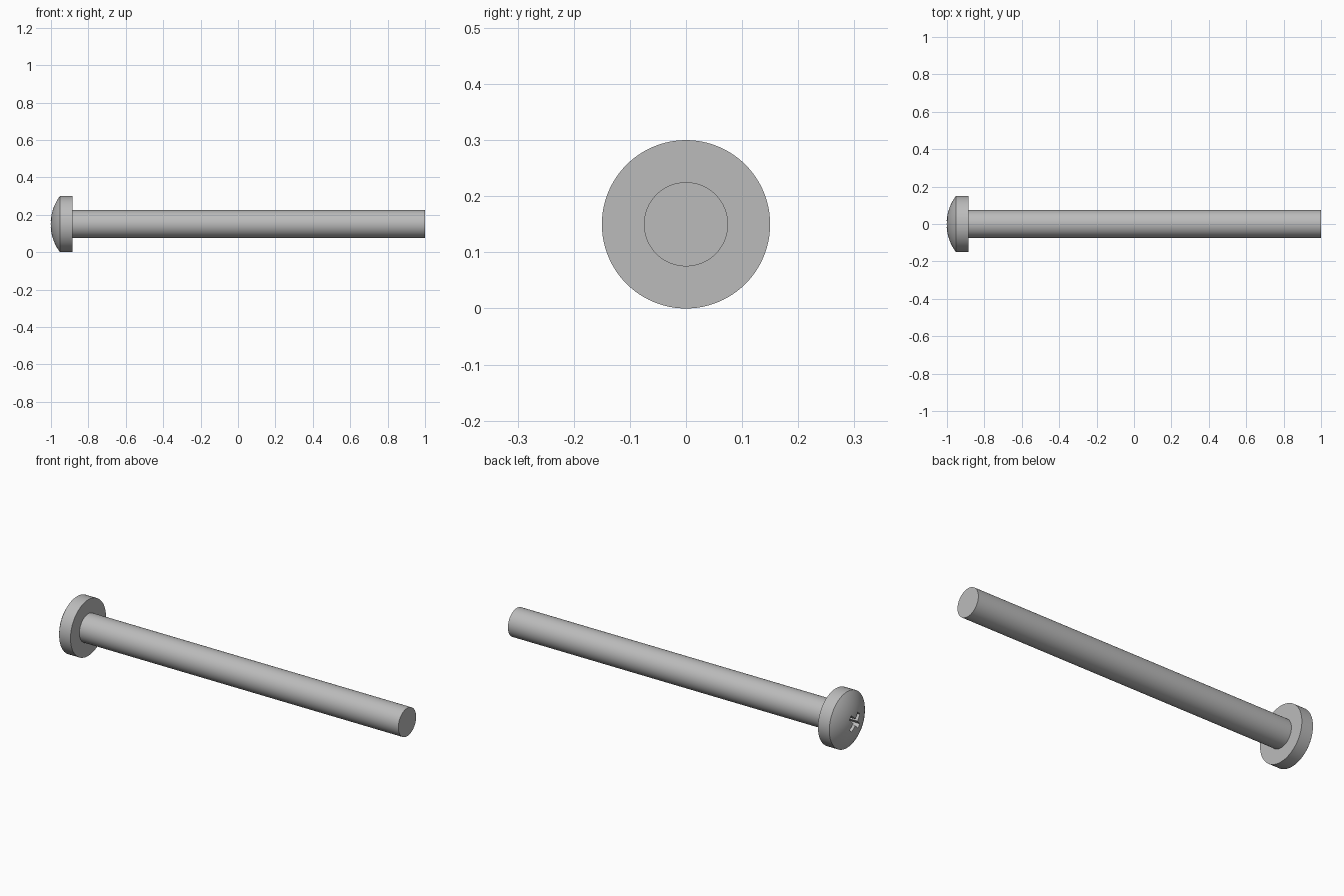
import bpy, bmesh, math
from mathutils import Matrix

cube = bpy.data.objects.get("Cube")
if cube:
    bpy.data.objects.remove(cube, do_unlink=True)

steel = bpy.data.materials.new("grey steel")
steel.use_nodes = True
steel.diffuse_color = (0.5, 0.5, 0.5, 1)
steel.node_tree.nodes["Principled BSDF"].inputs["Base Color"].default_value = (0.5, 0.5, 0.5, 1)

AXIS_Z = 0.15
SIDES = 96


def make_object(name, bm):
    bmesh.ops.recalc_face_normals(bm, faces=bm.faces)
    mesh = bpy.data.meshes.new(name)
    bm.to_mesh(mesh)
    bm.free()
    mesh.materials.append(steel)
    obj = bpy.data.objects.new(name, mesh)
    obj.location.z = AXIS_Z
    bpy.context.collection.objects.link(obj)
    return obj


def lathe(name, profile):
    """Spin (x, radius) points around the screw axis."""
    bm = bmesh.new()
    verts = [bm.verts.new((x, 0, r)) for x, r in profile]
    edges = [bm.edges.new(pair) for pair in zip(verts, verts[1:])]
    bmesh.ops.spin(bm, geom=verts + edges, axis=(1, 0, 0), cent=(0, 0, 0),
                   angle=math.tau, steps=SIDES, use_merge=True)
    bmesh.ops.remove_doubles(bm, verts=bm.verts, dist=1e-5)
    return make_object(name, bm)


# Head and shank as one turned body: domed cap, straight rim, flat underside, rod
R = 0.25
rim = math.asin(0.15 / R)
dome = [(-1.002 + R * (1 - math.cos(rim * i / 14)), R * math.sin(rim * i / 14))
        for i in range(15)]
screw = lathe("screw_body", dome + [(-0.885, 0.15), (-0.885, 0.075), (1, 0.075), (1, 0)])

# Tapered cross recess: two crossed wedges, joined as one cutter
def wedge(name, turn):
    bm = bmesh.new()
    bmesh.ops.create_cube(bm, size=1)
    for v in bm.verts:
        deep = v.co.x > 0
        v.co = (-0.92 if deep else -1.02,
                v.co.y * (0.05 if deep else 0.115),
                v.co.z * (0.016 if deep else 0.026))
    bmesh.ops.rotate(bm, verts=bm.verts, matrix=Matrix.Rotation(turn, 3, 'X'))
    obj = make_object(name, bm)
    obj.hide_render = True
    obj.hide_set(True)
    return obj


for i, turn in enumerate((math.pi / 4, -math.pi / 4)):
    cut = screw.modifiers.new("cross recess", 'BOOLEAN')
    cut.operation = 'DIFFERENCE'
    cut.solver = 'EXACT'
    cut.object = wedge(f"recess_cutter_{i + 1}", turn)

# Apply the cuts and remove the cutters
bpy.context.view_layer.update()
graph = bpy.context.evaluated_depsgraph_get()
finished = bpy.data.meshes.new_from_object(screw.evaluated_get(graph))
screw.modifiers.clear()
screw.data = finished
for obj in [o for o in bpy.data.objects if o.name.startswith("recess_cutter")]:
    bpy.data.objects.remove(obj, do_unlink=True)

# Smooth turned surfaces, crisp edges
bpy.ops.object.select_all(action='DESELECT')
screw.select_set(True)
bpy.context.view_layer.objects.active = screw
bpy.ops.object.shade_smooth_by_angle(angle=math.radians(40))
